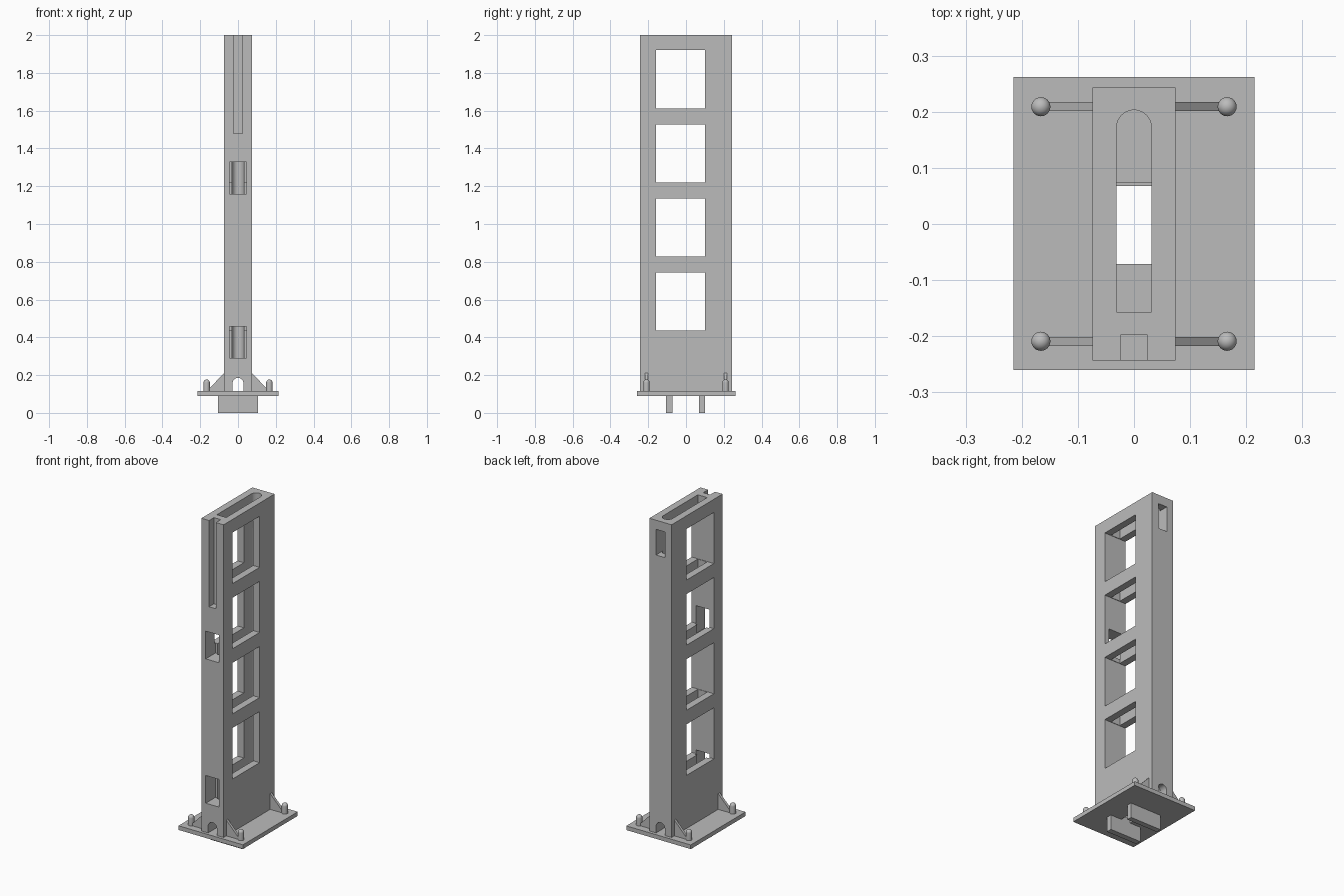
import bpy, bmesh, math
from mathutils import Matrix, Vector

cube = bpy.data.objects.get("Cube")
if cube:
    bpy.data.objects.remove(cube, do_unlink=True)

grey = bpy.data.materials.new("plain grey")
grey.use_nodes = True
grey.diffuse_color = (0.5, 0.5, 0.5, 1)
grey.node_tree.nodes["Principled BSDF"].inputs["Base Color"].default_value = (0.5, 0.5, 0.5, 1)


def finish(name, bm):
    bmesh.ops.recalc_face_normals(bm, faces=bm.faces)
    mesh = bpy.data.meshes.new(name)
    bm.to_mesh(mesh)
    bm.free()
    mesh.materials.append(grey)
    ob = bpy.data.objects.new(name, mesh)
    bpy.context.collection.objects.link(ob)
    return ob


def prism(name, points, offset):
    """Extrude a closed 3D outline along an offset vector."""
    bm = bmesh.new()
    face = bm.faces.new([bm.verts.new(p) for p in points])
    ext = bmesh.ops.extrude_face_region(bm, geom=[face])
    moved = [v for v in ext["geom"] if isinstance(v, bmesh.types.BMVert)]
    bmesh.ops.translate(bm, vec=Vector(offset), verts=moved)
    return finish(name, bm)


def box(name, x, y, z):
    outline = [(x[0], y[0], z[0]), (x[1], y[0], z[0]), (x[1], y[1], z[0]), (x[0], y[1], z[0])]
    return prism(name, outline, (0, 0, z[1] - z[0]))


def arc(radius, centre, steps=24):
    """Half circle from +x over the top to -x, as 2D points."""
    return [(radius * math.cos(math.pi * i / steps), centre + radius * math.sin(math.pi * i / steps))
            for i in range(steps + 1)]


def cut(target, cutters):
    for cutter in cutters:
        cutter.hide_render = True
        mod = target.modifiers.new("cut", 'BOOLEAN')
        mod.operation, mod.solver, mod.object = 'DIFFERENCE', 'EXACT', cutter
    bpy.context.view_layer.update()
    evaluated = target.evaluated_get(bpy.context.evaluated_depsgraph_get())
    mesh = bpy.data.meshes.new_from_object(evaluated)
    target.modifiers.clear()
    target.data = mesh
    for cutter in cutters:
        bpy.data.objects.remove(cutter, do_unlink=True)


def smooth(ob):
    bpy.ops.object.select_all(action='DESELECT')
    bpy.context.view_layer.objects.active = ob
    ob.select_set(True)
    bpy.ops.object.shade_smooth_by_angle(angle=math.radians(30))


W = 0.074       # tower half width
D = 0.243       # tower half depth
FLOOR = 0.115   # top of the base plate
SLOT = 0.031    # half width of the inner shaft

# Tower body with its openings
tower = box("tower", (-W, W), (-D, D), (FLOOR, 2.0))
shaft = [(x, y, 0.05) for x, y in [(-SLOT, -0.157), (SLOT, -0.157)] + arc(SLOT, 0.172)]
tunnel = [(x, -0.3, z) for x, z in [(-0.029, 0.05), (0.029, 0.05)] + arc(0.029, 0.156)]
cutters = [
    prism("shaft_cutter", shaft, (0, 0, 2)),
    prism("tunnel_cutter", tunnel, (0, 0.6, 0)),
    box("groove_cutter", (-0.023, 0.023), (-0.3, -0.197), (1.48, 2.1)),
    box("back_window_cutter", (-0.03, 0.03), (0.18, 0.3), (1.79, 1.945)),
]
for i in range(4):
    z = 0.435 + i * 0.3925
    cutters.append(box("side_window_cutter", (-0.2, 0.2), (-0.16, 0.1), (z, z + 0.308)))
for z in (0.29, 1.16):
    cutters.append(box("front_window_cutter", (-0.045, 0.045), (-0.3, -0.15), (z, z + 0.167)))
cut(tower, cutters)
smooth(tower)

# Base plate with drop hole
plate = box("base_plate", (-0.215, 0.215), (-0.26, 0.262), (0.09, FLOOR))
cut(plate, [box("hole_cutter", (-SLOT, SLOT), (-0.071, 0.073), (0, 0.2))])

# Feet rails under the plate
for name, y in (("front_foot", (-0.105, -0.071)), ("back_foot", (0.068, 0.1))):
    box(name, (-0.105, 0.105), y, (0, 0.09))

# Round-topped pegs and gussets at each corner
for sx, side in ((1, "left"), (-1, "right")):
    for sy, end in ((-1, "front"), (1, "back")):
        y = sy * 0.209
        bm = bmesh.new()
        r, top = 0.017, 0.16
        profile = [(0, FLOOR), (r, FLOOR)] + [
            (r * math.cos(a * math.pi / 16), top + r * math.sin(a * math.pi / 16)) for a in range(9)]
        verts = [bm.verts.new((px, 0, pz)) for px, pz in profile]
        edges = [bm.edges.new(pair) for pair in zip(verts, verts[1:])]
        bmesh.ops.spin(bm, geom=verts + edges, cent=(0, 0, 0), axis=(0, 0, 1),
                       angle=2 * math.pi, steps=24)
        bmesh.ops.remove_doubles(bm, verts=bm.verts, dist=0.0002)
        bmesh.ops.transform(bm, matrix=Matrix.Translation((sx * 0.166, y, 0)), verts=bm.verts)
        smooth(finish(f"{end}_{side}_peg", bm))

        triangle = [(sx * W, y - 0.008, FLOOR), (sx * 0.166, y - 0.008, FLOOR),
                    (sx * W, y - 0.008, 0.21)]
        prism(f"{end}_{side}_gusset", triangle, (0, 0.016, 0))
